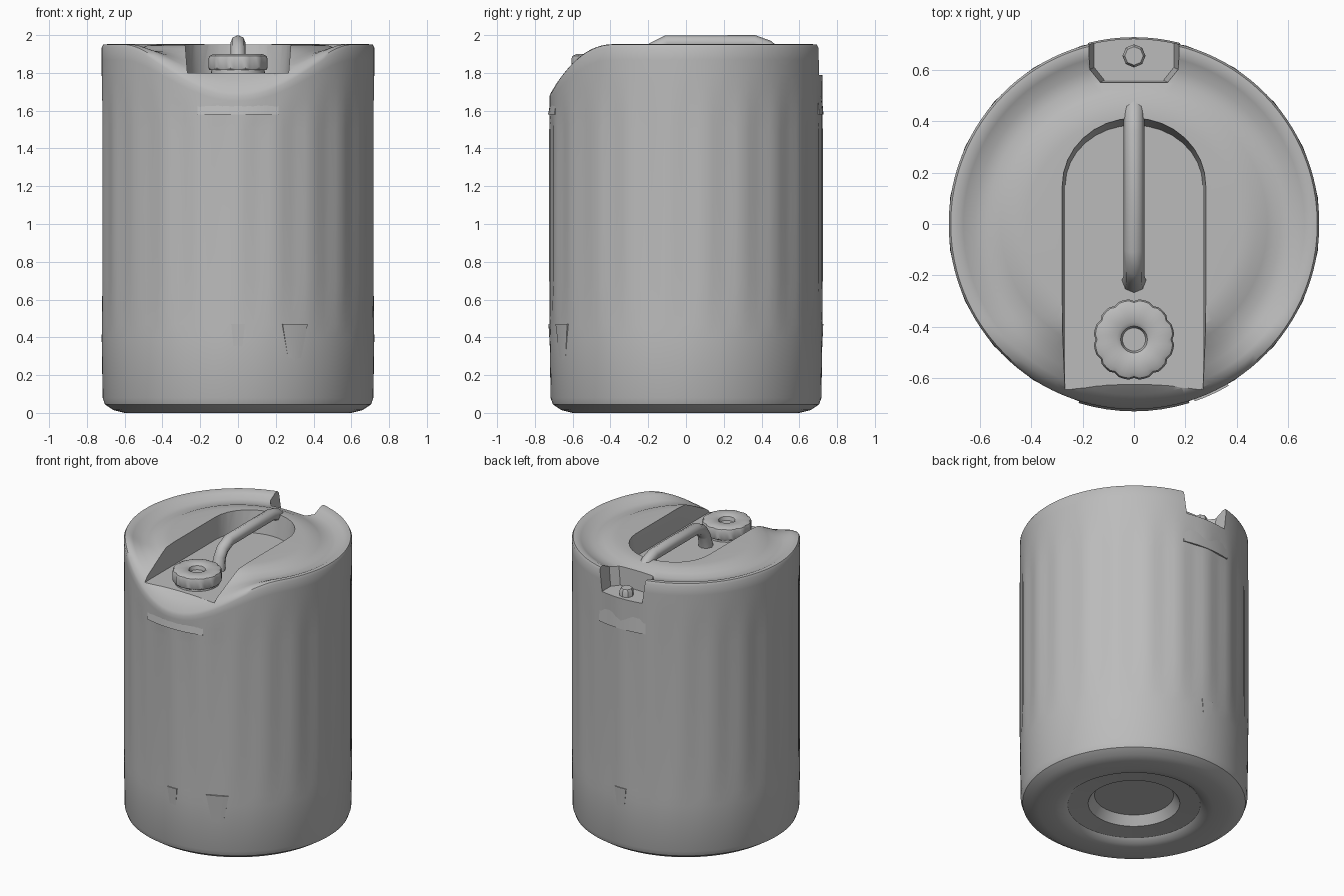
import bpy, bmesh
from math import sin, cos, pi, radians, exp

cube = bpy.data.objects.get("Cube")
if cube:
    bpy.data.objects.remove(cube, do_unlink=True)

grey = bpy.data.materials.new("grey plastic")
grey.use_nodes = True
colour = (0.5, 0.5, 0.5, 1)
grey.diffuse_color = colour
grey.node_tree.nodes["Principled BSDF"].inputs["Base Color"].default_value = colour


def activate(obj):
    bpy.ops.object.select_all(action="DESELECT")
    obj.select_set(True)
    bpy.context.view_layer.objects.active = obj


def smooth(obj, angle=35):
    activate(obj)
    bpy.ops.object.shade_smooth_by_angle(angle=radians(angle))


def finish(name, bm):
    bmesh.ops.remove_doubles(bm, verts=bm.verts, dist=1e-5)
    bmesh.ops.recalc_face_normals(bm, faces=bm.faces)
    mesh = bpy.data.meshes.new(name)
    bm.to_mesh(mesh)
    bm.free()
    mesh.materials.append(grey)
    obj = bpy.data.objects.new(name, mesh)
    bpy.context.collection.objects.link(obj)
    return obj


def loft(name, rings, capped=False):
    """Skin a list of closed rings of points."""
    bm = bmesh.new()
    rows = [[bm.verts.new(p) for p in ring] for ring in rings]
    n = len(rows[0])
    for a, b in zip(rows, rows[1:]):
        for i in range(n):
            j = (i + 1) % n
            bm.faces.new((a[i], a[j], b[j], b[i]))
    if capped:
        bm.faces.new(rows[0])
        bm.faces.new(rows[-1])
    return finish(name, bm)


def lathe(name, profile, n, shape=lambda r, a, z: (r, z), y=0):
    rings = []
    for r, z in profile:
        ring = []
        for i in range(n):
            a = 2 * pi * i / n
            rr, zz = shape(r, a, z)
            ring.append((rr * sin(a), y - rr * cos(a), zz))
        rings.append(ring)
    return loft(name, rings)


def cut(obj, cutter):
    cutter.hide_render = True
    mod = obj.modifiers.new("cut", "BOOLEAN")
    mod.operation, mod.solver, mod.object = "DIFFERENCE", "EXACT", cutter
    activate(obj)
    bpy.ops.object.modifier_apply(modifier=mod.name)
    bpy.data.objects.remove(cutter, do_unlink=True)


# Drum body: fluted wall, dished top and a front shoulder that rolls down
def drum(r, a, z):
    if 0.4 < z < 1.8 and r > 0.7:
        fade = min(1, (z - 0.4) / 0.3, (1.8 - z) / 0.3)
        r += 0.005 * fade * (cos(22 * a) - 0.6)
    t = max(0, (r * cos(a) - 0.38) / 0.35)
    if z > 1.5:
        z = 1.5 + (z - 1.5) * (0.45 - 0.28 * t ** 2.2) / 0.45
    return r, z


wall = [(0.722, z) for z in (0.4, 0.47, 0.7, 1.1, 1.5, 1.58, 1.65, 1.72, 1.8, 1.87)]
body = lathe("drum_body", [
    (0, 0.1), (0.25, 0.1), (0.29, 0.04), (0.42, 0.03), (0.45, 0.005), (0.5, 0),
    (0.6, 0), (0.66, 0.015), (0.705, 0.045), (0.717, 0.08), *wall,
    (0.722, 1.935), (0.714, 1.95), (0.69, 1.952), (0.665, 1.94), (0.62, 1.918),
    (0.57, 1.915), (0.52, 1.928), (0.48, 1.945), (0.42, 1.95), (0, 1.95)], 110, drum)

# Hand channel, open to the front and rounded at the back
def channel_outline(half, back, z):
    arc = [(half * cos(a), 0.15 + (back - 0.15) * sin(a), z)
           for a in (pi * i / 16 for i in range(17))]
    return [(half, -1, z), *arc, (-half, -1, z)]


cut(body, loft("channel_cutter", [channel_outline(0.268, 0.385, 1.8),
                                  channel_outline(0.285, 0.425, 2.02)], True))

# Rear notch for the vent plug
def notch_outline(half, front, z):
    return [(-half, 1, z), (-half, front + 0.05, z), (-half + 0.04, front, z),
            (half - 0.04, front, z), (half, front + 0.05, z), (half, 1, z)]


cut(body, loft("notch_cutter", [notch_outline(0.155, 0.56, 1.79),
                                notch_outline(0.185, 0.545, 2.02)], True))
smooth(body)

# Screw cap with grip ribs and a hollow centre, on a short neck
def grip(r, a, z):
    groove = r > 0.15 and round(a / (2 * pi) * 48) % 4 == 0
    return (r - 0.008 if groove else r), z


cap = lathe("screw_cap", [
    (0, 1.865), (0.045, 1.865), (0.052, 1.89), (0.068, 1.9), (0.13, 1.9),
    (0.152, 1.89), (0.158, 1.875), (0.158, 1.825), (0.15, 1.815), (0, 1.815)],
    48, grip, -0.45)
smooth(cap)
neck = lathe("spout_neck", [(0, 1.78), (0.145, 1.78), (0.14, 1.82), (0, 1.82)], 32, y=-0.45)
smooth(neck)

# Vent plug in the rear notch
plug = lathe("vent_plug", [(0, 1.77), (0.045, 1.77), (0.045, 1.825),
                           (0.036, 1.84), (0, 1.84)], 8, y=0.655)
smooth(plug)

# Carrying handle bridging the channel
curve = bpy.data.curves.new("carry_handle", "CURVE")
curve.dimensions = "3D"
curve.bevel_depth = 0.04
curve.bevel_resolution = 2
curve.use_fill_caps = True
path = [(-0.225, 1.77), (-0.2, 1.88), (-0.17, 1.925), (-0.1, 1.96),
        (0.36, 1.96), (0.43, 1.935), (0.47, 1.9)]
spline = curve.splines.new("POLY")
spline.points.add(len(path) - 1)
for point, (y, z) in zip(spline.points, path):
    point.co = (0, y, z, 1)
spline.points[0].radius = 1.25
curve.materials.append(grey)
handle = bpy.data.objects.new("carry_handle", curve)
bpy.context.collection.objects.link(handle)
activate(handle)
bpy.ops.object.convert(target="MESH")
smooth(handle, 50)


# Raised moulded wedges on the wall: a ledge that fades out to a narrow tip
def wedge(name, angle, spread, tip_spread, z_edge, z_tip, depth=0.008):
    steps = [i / 4 - 1 for i in range(9)]

    def row(r, width, z):
        return [(r * sin(angle + width * s), -r * cos(angle + width * s), z) for s in steps]

    rings = [row(0.722 + depth, spread, z_edge), row(0.712, tip_spread, z_tip),
             row(0.69, tip_spread, z_tip), row(0.69, spread, z_edge)]
    obj = loft(name, [list(r) for r in zip(*rings)], True)
    smooth(obj)


wedge("front_lip", 0, 0.3, 0.3, 1.58, 1.68)
wedge("rear_lip", pi, 0.25, 0.25, 1.58, 1.76, 0.006)
wedge("front_wedge", 0.43, 0.1, 0.01, 0.47, 0.13)
wedge("front_ridge_foot", 0, 0.05, 0.01, 0.47, 0.2, 0.006)
wedge("rear_wedge", pi, 0.06, 0.01, 0.47, 0.15, 0.005)
